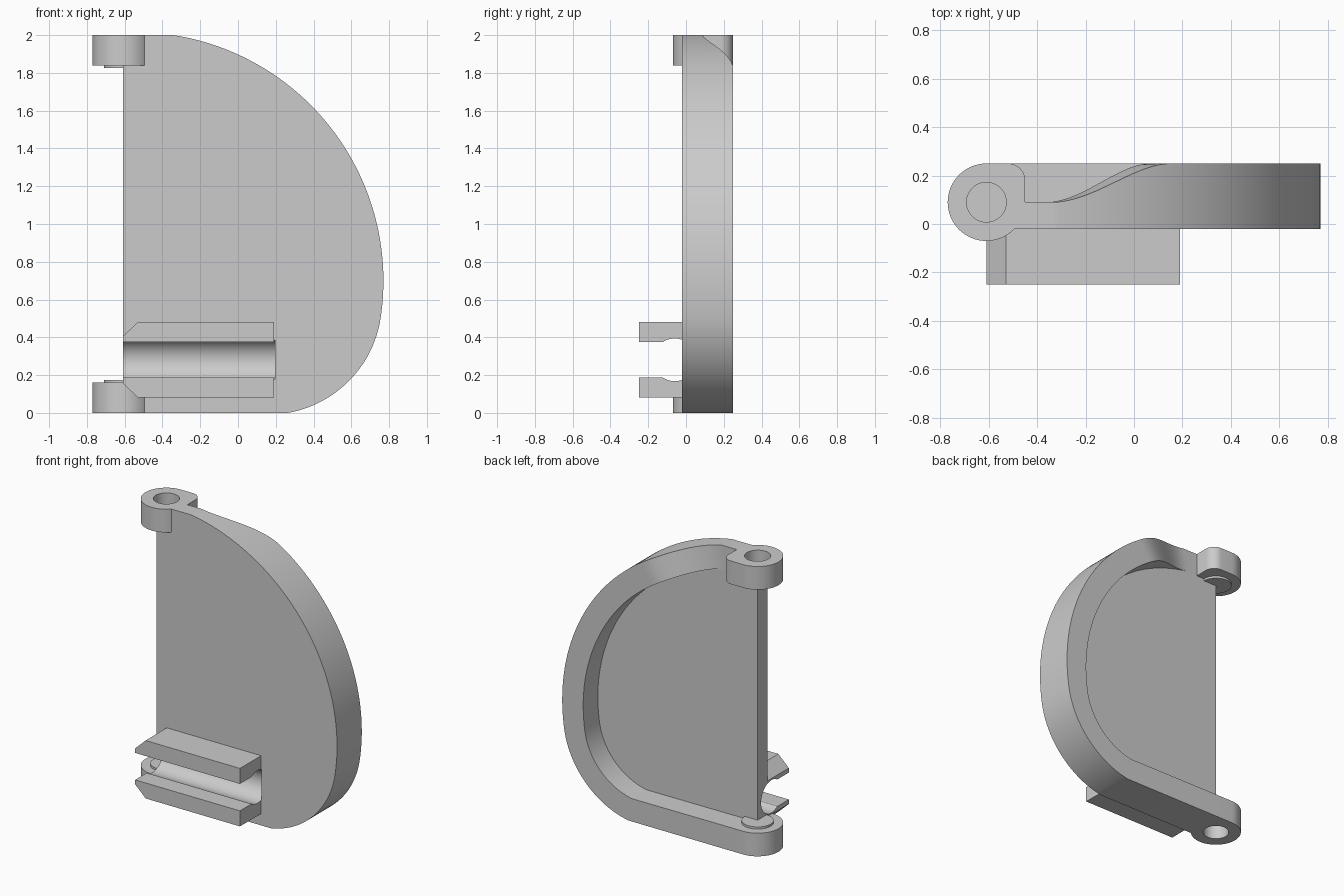
import bpy, bmesh, math
from math import cos, sin, radians

if "Cube" in bpy.data.objects:
    bpy.data.objects.remove(bpy.data.objects["Cube"], do_unlink=True)

grey = bpy.data.materials.new("plain grey")
GREY = (0.6, 0.6, 0.6, 1)
grey.diffuse_color = GREY
grey.use_nodes = True
grey.node_tree.nodes["Principled BSDF"].inputs["Base Color"].default_value = GREY

FRONT, BACK, RIM = -0.02, 0.09, 0.25      # y of plate front, plate back, rim top
HX, HY, HR = -0.61, 0.09, 0.16            # hinge axis and knuckle radius
HH, WALL, JOIN = 0.16, 0.16, -0.45        # knuckle height, rim width, knuckle/body joint


def finish(bm, name):
    bmesh.ops.remove_doubles(bm, verts=bm.verts, dist=1e-5)
    bmesh.ops.recalc_face_normals(bm, faces=bm.faces)
    me = bpy.data.meshes.new(name)
    bm.to_mesh(me)
    bm.free()
    me.materials.append(grey)
    ob = bpy.data.objects.new(name, me)
    bpy.context.collection.objects.link(ob)
    return ob


def extrude(name, pts, offset):
    """Closed prism from a planar loop of 3D points."""
    bm = bmesh.new()
    face = bm.faces.new([bm.verts.new(p) for p in pts])
    res = bmesh.ops.extrude_face_region(bm, geom=[face], use_keep_orig=True)
    moved = [v for v in res["geom"] if isinstance(v, bmesh.types.BMVert)]
    bmesh.ops.translate(bm, vec=offset, verts=moved)
    return finish(bm, name)


def arc(cx, cy, r, a0, a1, n):
    return [(cx + r * cos(radians(a0 + (a1 - a0) * i / n)),
             cy + r * sin(radians(a0 + (a1 - a0) * i / n))) for i in range(n + 1)]


def disc(name, x, y, z, r, h):
    return extrude(name, [(px, py, z) for px, py in arc(x, y, r, 0, 352.5, 47)], (0, 0, h))


def activate(ob):
    bpy.ops.object.select_all(action="DESELECT")
    ob.select_set(True)
    bpy.context.view_layer.objects.active = ob


def cut(ob, cutter):
    mod = ob.modifiers.new("cut", "BOOLEAN")
    mod.operation = "DIFFERENCE"
    mod.solver = "EXACT"
    mod.object = cutter
    activate(ob)
    bpy.ops.object.modifier_apply(modifier=mod.name)


# Rim path: bottom straight, small lower arc, large upper arc
lower, upper = (0.16, 0.593, 0.602), (-0.546, 0.70, 1.316)
stations = [((JOIN, 0), (JOIN, WALL), RIM)]
for (cx, cz, r), a0, a1, n in ((lower, -80, -8.6, 24), (upper, -8.6, 81, 60)):
    outer, inner = arc(cx, cz, r, a0, a1, n), arc(cx, cz, r - WALL, a0, a1, n)
    for i in range(n + 1):
        if cx == upper[0] and i == 0:
            continue
        a = a0 + (a1 - a0) * i / n
        t = min(max((a - 58) / 23, 0), 1) if cx == upper[0] else 0
        h = RIM + (BACK - RIM) * t * t * (3 - 2 * t)   # rim sinks into the plate
        stations.append((outer[i], inner[i], h))

# Body: plate with the raised rim in one mesh
bm = bmesh.new()
vert = lambda p, y: bm.verts.new((p[0], y, p[1]))
rows = [(vert(o, FRONT), vert(o, h), vert(i, h), vert(i, BACK)) for o, i, h in stations]
for a, b in zip(rows, rows[1:]):
    for k in range(3):
        bm.faces.new((a[k], b[k], b[k + 1], a[k + 1]))
left = [(JOIN, 2), (JOIN, 2 - HH), (HX, 2 - HH), (HX, HH), (JOIN, HH)]
lf = [vert(p, FRONT) for p in left]
lb = [vert(p, BACK) for p in left[:-1]] + [rows[0][3]]
bm.faces.new([r[0] for r in rows] + lf)
bm.faces.new([r[3] for r in rows] + [rows[-1][1]] + lb[:-1])
for k in range(4):
    bm.faces.new((lf[k], lf[k + 1], lb[k + 1], lb[k]))
bm.faces.new((rows[-1][0], rows[-1][1], lb[0], lf[0]))
bm.faces.new((rows[0][0], rows[0][1], rows[0][2], rows[0][3], lf[4]))
body = finish(bm, "plate_with_rim")

# Hinge knuckles with blind pin holes and thin spacer discs
circle = arc(HX, HY, HR, 90, 315, 40)
top_outline = circle + [(-0.494, FRONT), (JOIN, FRONT), (JOIN, 0.18)] + \
    arc(-0.52, 0.18, 0.07, 0, 90, 10)
low_outline = circle + [(-0.494, FRONT), (JOIN, FRONT), (JOIN, RIM)]
parts = [body]
for side, outline, z, hole_z, disc_z in (
        ("upper", top_outline, 2 - HH, 1.85, 1.825),
        ("lower", low_outline, 0, -0.05, HH)):
    knuckle = extrude(side + "_hinge_knuckle", [(x, y, z) for x, y in outline], (0, 0, HH))
    hole = disc("hole_cutter", HX, HY, hole_z, 0.082, 0.2)
    cut(knuckle, hole)
    bpy.data.objects.remove(hole, do_unlink=True)
    parts += [knuckle, disc(side + "_hinge_spacer", HX, HY, disc_z, 0.10, 0.015)]

# Clip jaws, mirrored about the channel axis
ZC = 0.281
for side, s in (("upper", 1), ("lower", -1)):
    prof = [(HX, 0.093), (0.19, 0.093), (0.19, 0.2), (-0.53, 0.2), (HX, 0.124)]
    parts.append(extrude(side + "_clip_jaw", [(x, -0.25, ZC + s * z) for x, z in prof],
                         (0, 0.23, 0)))

# Round channel through the jaws and into the plate
channel = extrude("channel_cutter", [(-0.8, y, z) for y, z in
                  arc(-0.06, ZC, 0.113, 0, 354.375, 63)], (0.995, 0, 0))
for ob in (body, parts[-2], parts[-1]):
    cut(ob, channel)
bpy.data.objects.remove(channel, do_unlink=True)

for ob in parts:
    activate(ob)
    bpy.ops.object.shade_smooth_by_angle(angle=radians(30))
